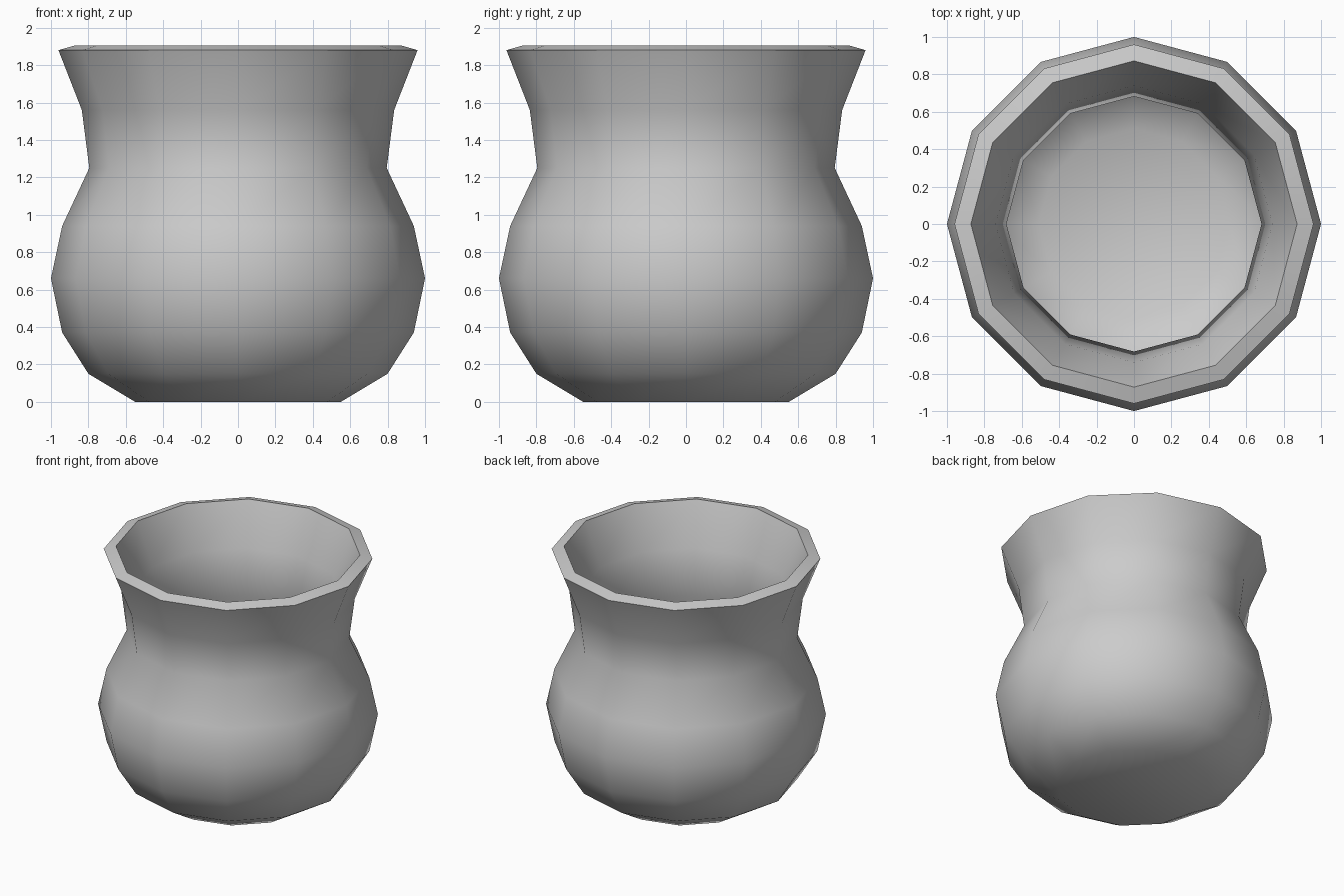
import bpy, bmesh, math

if "Cube" in bpy.data.objects:
    bpy.data.objects.remove(bpy.data.objects["Cube"])

SIDES = 12

# Closed wall section (radius, height): outside from base up, then inside down to the floor
outer = [(0.55, 0.0), (0.80, 0.15), (0.94, 0.37), (1.0, 0.66),
         (0.94, 0.94), (0.795, 1.25), (0.835, 1.56), (0.96, 1.88)]
inner = [(0.872, 1.905), (0.74, 1.58), (0.682, 1.24), (0.845, 0.90),
         (0.90, 0.66), (0.85, 0.41), (0.73, 0.22), (0.51, 0.10)]

# Pot: lathe the section with twelve sides and cap base and floor
bm = bmesh.new()
rings = []
for r, z in outer + inner:
    rings.append([bm.verts.new((r * math.cos(2 * math.pi * i / SIDES),
                                r * math.sin(2 * math.pi * i / SIDES), z))
                  for i in range(SIDES)])
for a, b in zip(rings, rings[1:]):
    for i in range(SIDES):
        j = (i + 1) % SIDES
        bm.faces.new((a[i], a[j], b[j], b[i]))
bm.faces.new(rings[0][::-1])
bm.faces.new(rings[-1])
bmesh.ops.recalc_face_normals(bm, faces=bm.faces)

mesh = bpy.data.meshes.new("pot")
bm.to_mesh(mesh)
bm.free()
pot = bpy.data.objects.new("pot", mesh)
bpy.context.collection.objects.link(pot)

# Smooth walls with crisp rim edges
bpy.context.view_layer.objects.active = pot
pot.select_set(True)
bpy.ops.object.shade_smooth_by_angle(angle=math.radians(45))
